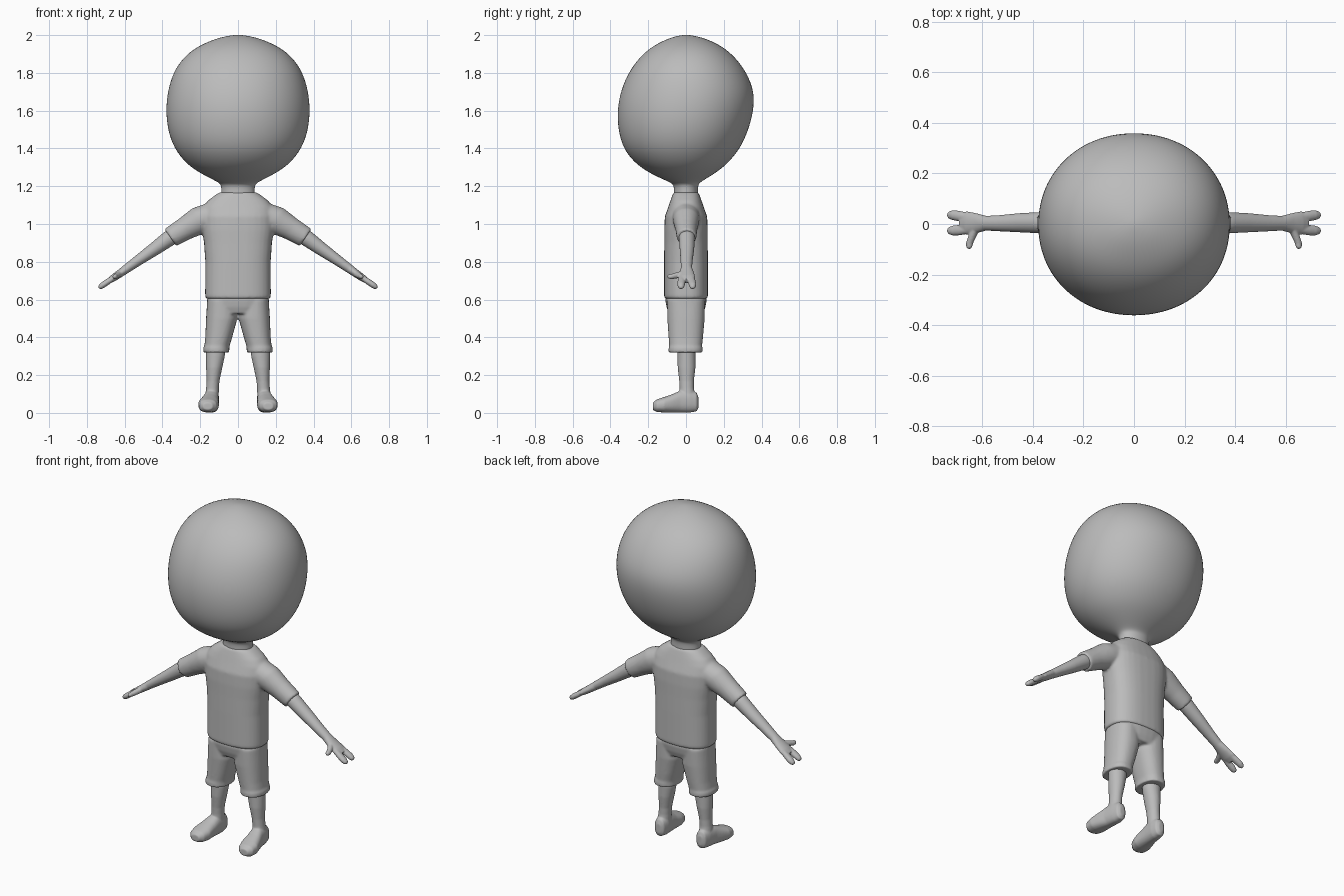
import bpy, bmesh, math
from mathutils import Vector

X, Y, Z = Vector((1, 0, 0)), Vector((0, 1, 0)), Vector((0, 0, 1))
ARM_DIR = Vector((0.82, 0, -0.57)).normalized()
ARM_UP = Vector((0.57, 0, 0.82)).normalized()

grey = bpy.data.materials.new("plain grey")
grey.diffuse_color = (0.5, 0.5, 0.5, 1)


def loft(bm, rings, u=X, v=Y, n=2.0, seg=32, side=1):
    """Closed tube through rings (x, y, z, radius along u, radius along v)."""
    loops = []
    for x, y, z, ru, rv in rings:
        loop = []
        for i in range(seg):
            a = 2 * math.pi * i / seg
            c, s = math.cos(a), math.sin(a)
            c = math.copysign(abs(c) ** (2 / n), c)
            s = math.copysign(abs(s) ** (2 / n), s)
            p = Vector((x, y, z)) + u * ru * c + v * rv * s
            p.x *= side
            loop.append(bm.verts.new(p))
        loops.append(loop)
    for a, b in zip(loops, loops[1:]):
        for i in range(seg):
            j = (i + 1) % seg
            bm.faces.new((a[i], a[j], b[j], b[i]))
    bm.faces.new(loops[0][::-1])
    bm.faces.new(loops[-1])


def finish(bm, name, voxel=0, smooth=0, mirror=False):
    """Make the object; fuse its lofts with a voxel remesh, or subdivide it."""
    bmesh.ops.recalc_face_normals(bm, faces=bm.faces)
    me = bpy.data.meshes.new(name)
    bm.to_mesh(me)
    bm.free()
    me.materials.append(grey)
    me.polygons.foreach_set("use_smooth", [True] * len(me.polygons))
    ob = bpy.data.objects.new(name, me)
    bpy.context.collection.objects.link(ob)
    if voxel:
        m = ob.modifiers.new("fuse", 'REMESH')
        m.mode = 'VOXEL'
        m.voxel_size = voxel
        m.use_smooth_shade = True
        m = ob.modifiers.new("soften", 'SMOOTH')
        m.factor = 0.5
        m.iterations = smooth
    else:
        m = ob.modifiers.new("subdivide", 'SUBSURF')
        m.levels = m.render_levels = 2
    if mirror:
        ob.modifiers.new("mirror", 'MIRROR')
    return ob


# head and neck: z, half width, front y, back y
head = [(1.12, .09, -.065, .065), (1.17, .089, -.064, .064), (1.205, .088, -.064, .064),
        (1.222, .105, -.085, .075), (1.25, .165, -.155, .125), (1.3, .253, -.245, .2),
        (1.36, .31, -.305, .257), (1.42, .347, -.34, .298), (1.5, .374, -.361, .333),
        (1.6, .384, -.366, .36), (1.7, .375, -.349, .364), (1.8, .346, -.308, .324),
        (1.88, .293, -.25, .265), (1.94, .218, -.182, .195), (1.98, .122, -.1, .11),
        (1.995, .06, -.05, .053), (2.001, .015, -.012, .013)]
bm = bmesh.new()
loft(bm, [(0, (f + b) / 2, z, w, (b - f) / 2) for z, w, f, b in head], n=2.08)
finish(bm, "head")

# shirt: body plus two sleeves
bm = bmesh.new()
loft(bm, [(0, 0, z, w, d) for z, w, d in [
    (.604, .168, .11), (.612, .174, .116), (.65, .174, .116), (.8, .173, .116),
    (.9, .18, .115), (.97, .19, .115), (1.04, .193, .112), (1.09, .185, .094),
    (1.125, .158, .082), (1.15, .125, .073), (1.168, .098, .066)]], n=2.5)
for side in (1, -1):
    loft(bm, [(.09, 0, 1.06, .075, .075), (.20, .001, 1.02, .076, .07),
              (.28, .002, .975, .062, .058), (.345, .003, .936, .056, .053),
              (.358, .003, .928, .055, .052)], u=ARM_UP, side=side)
finish(bm, "shirt", voxel=.008, smooth=6)

# shorts: hips plus two trouser legs
bm = bmesh.new()
loft(bm, [(0, 0, .64, .155, .1), (0, 0, .6, .164, .11),
          (0, 0, .56, .164, .103), (0, 0, .525, .155, .09)], n=2.5)
for side in (1, -1):
    loft(bm, [(.085, 0, .6, .078, .1), (.086, 0, .5, .083, .099), (.102, -.001, .4, .071, .091),
              (.111, -.002, .355, .067, .087), (.115, -.002, .345, .069, .09),
              (.115, -.002, .32, .069, .09)], n=2.3, side=side)
finish(bm, "shorts", voxel=.007, smooth=4)

# arms with two-lobed hands and thumbs
bm = bmesh.new()
loft(bm, [(.31, .005, .96, .042, .042), (.37, .005, .92, .042, .042), (.45, .005, .862, .035, .038),
          (.53, .003, .806, .028, .032), (.585, .003, .767, .024, .029),
          (.625, .003, .738, .021, .04), (.66, .004, .714, .019, .046),
          (.685, .004, .697, .014, .042)], u=ARM_UP)
for y, bend in ((.031, .004), (-.024, -.002)):
    loft(bm, [(.65, y - bend, .721, .014, .016), (.69, y, .694, .016, .021),
              (.715, y + bend, .677, .016, .02), (.73, y + bend, .666, .013, .015),
              (.737, y + bend, .661, .006, .007)], u=ARM_UP, seg=20)
loft(bm, [(.62, -.01, .74, .018, .016), (.638, -.045, .729, .017, .016),
          (.65, -.075, .722, .015, .014), (.652, -.092, .722, .012, .011),
          (.652, -.099, .722, .005, .005)], u=ARM_DIR, v=ARM_UP, seg=20)
finish(bm, "arm", voxel=.004, smooth=4, mirror=True)

# lower legs and shoes
bm = bmesh.new()
loft(bm, [(.119, .003, .37, .052, .048), (.12, .003, .3, .05, .048), (.126, .003, .24, .043, .047),
          (.132, .003, .17, .034, .039), (.135, .004, .13, .034, .038),
          (.138, .006, .09, .036, .042), (.138, .006, .06, .03, .036)])
loft(bm, [(.137, .066, .055, .014, .028), (.137, .056, .058, .031, .05),
          (.138, .02, .062, .039, .06), (.143, -.03, .06, .042, .058),
          (.15, -.07, .051, .048, .049), (.156, -.115, .043, .055, .041),
          (.16, -.155, .038, .047, .033), (.16, -.176, .035, .025, .019)], v=Z, n=2.4)
finish(bm, "leg_and_shoe", voxel=.005, smooth=4, mirror=True)
